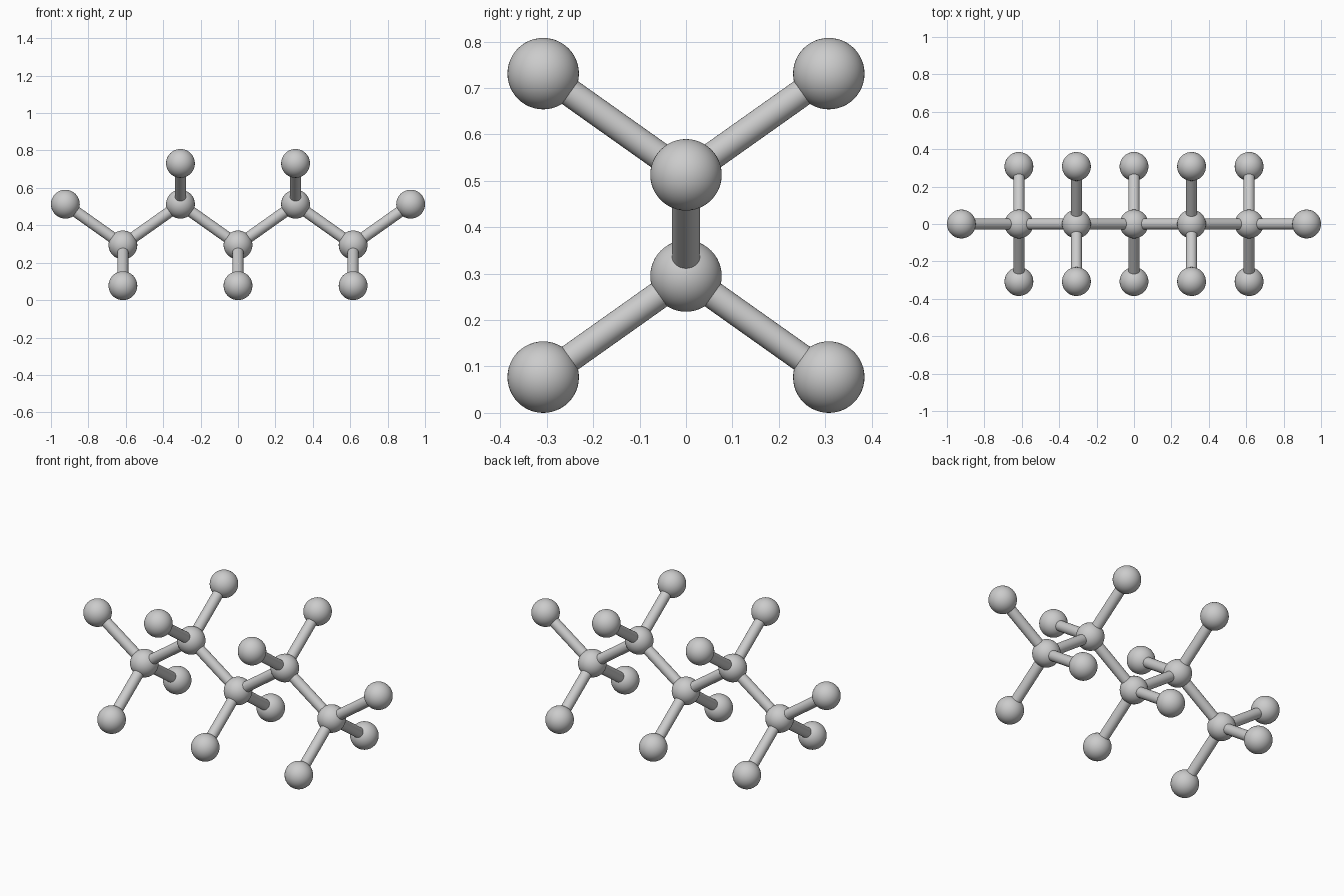
import bpy
from mathutils import Vector

if "Cube" in bpy.data.objects:
    bpy.data.objects.remove(bpy.data.objects["Cube"])

R = 0.077            # atom radius
BOND_R = 0.03        # bond radius
DX = (1 - R) / 3     # spacing along the chain
DZ = 0.218           # zigzag step in height
LOW, HIGH = R + DZ, R + 2 * DZ


def smooth(name):
    ob = bpy.context.object
    ob.name = name
    bpy.ops.object.shade_smooth_by_angle()
    return ob


def atom(name, pos):
    bpy.ops.mesh.primitive_uv_sphere_add(segments=48, ring_count=24, radius=R, location=pos)
    smooth(name)


def bond(name, a, b):
    d = b - a
    bpy.ops.mesh.primitive_cylinder_add(vertices=32, radius=BOND_R, depth=d.length, location=(a + b) / 2)
    ob = smooth(name)
    ob.rotation_euler = d.to_track_quat('Z', 'Y').to_euler()


# Zigzag backbone: end atoms plus five centre atoms
chain = [Vector((i * DX, 0, HIGH if i % 2 else LOW)) for i in range(-3, 4)]
for i, p in enumerate(chain):
    atom("end_atom" if i in (0, 6) else "chain_atom", p)
for a, b in zip(chain, chain[1:]):
    bond("chain_bond", a, b)

# Side atoms: a front/back pair on each centre atom, pointing away from the chain
for p in chain[1:-1]:
    up = 1 if p.z > 0.4 else -1
    for side in (-1, 1):
        q = p + Vector((0, side * DX, up * DZ))
        atom("side_atom", q)
        bond("side_bond", p, q)
